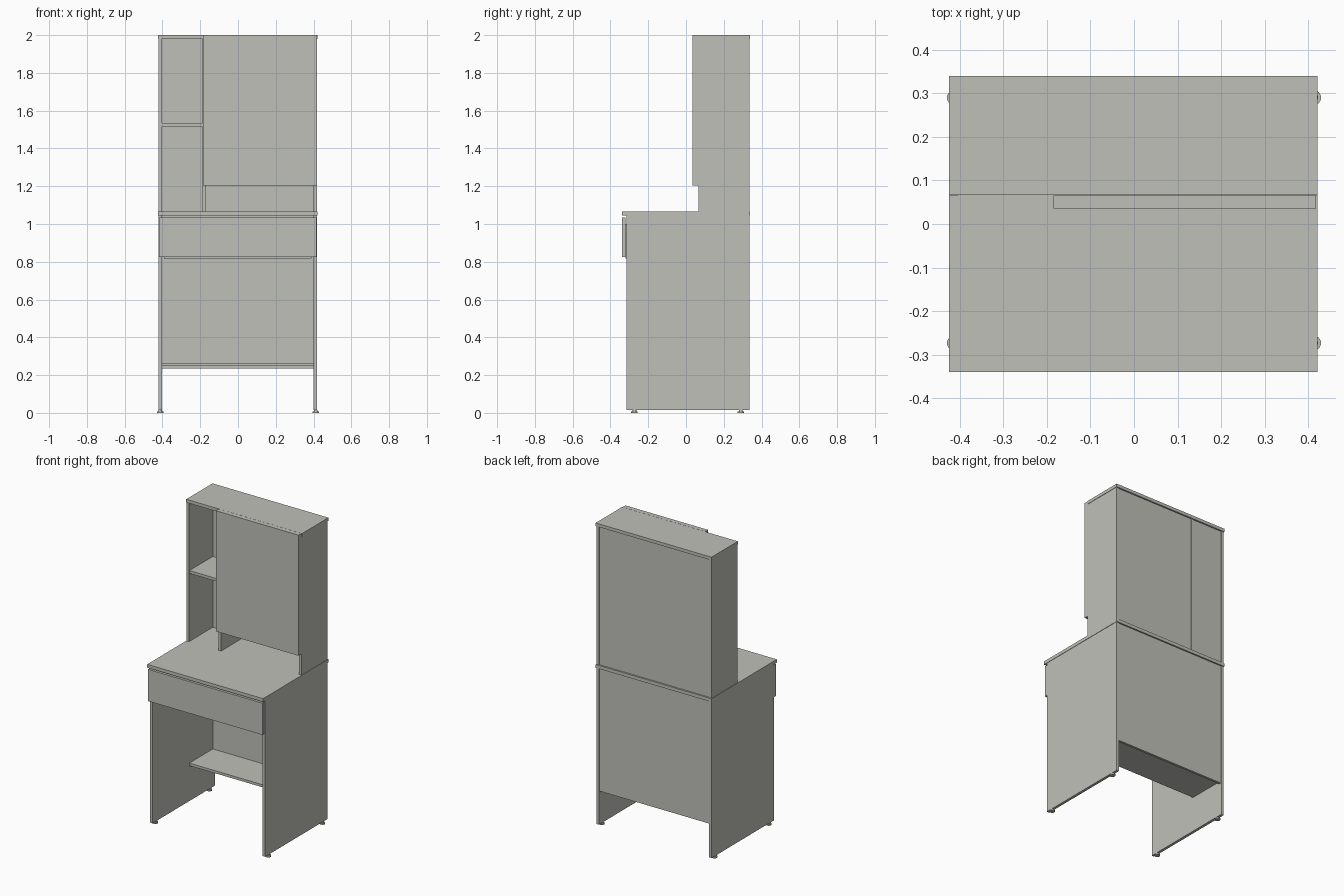
import bpy, bmesh
from mathutils import Matrix, Vector

if "Cube" in bpy.data.objects:
    bpy.data.objects.remove(bpy.data.objects["Cube"])

mat = bpy.data.materials.new("warm_grey_laminate")
mat.diffuse_color = (0.53, 0.53, 0.49, 1)
mat.use_nodes = True
mat.node_tree.nodes["Principled BSDF"].inputs["Base Color"].default_value = mat.diffuse_color
CX = -0.0015          # centre of the carcass


def finish(name, bm):
    mesh = bpy.data.meshes.new(name)
    bm.to_mesh(mesh)
    bm.free()
    mesh.materials.append(mat)
    ob = bpy.data.objects.new(name, mesh)
    bpy.context.collection.objects.link(ob)
    return ob


def panel(name, x, y, z):
    """Flat board spanning the given (min, max) ranges."""
    bm = bmesh.new()
    size = (x[1] - x[0], y[1] - y[0], z[1] - z[0])
    mid = Vector((sum(x), sum(y), sum(z))) / 2
    bmesh.ops.create_cube(bm, size=1, matrix=Matrix.Translation(mid) @ Matrix.Diagonal((*size, 1)))
    return finish(name, bm)


def foot(name, x, y):
    """Levelling foot: wide pad with a thin stem."""
    bm = bmesh.new()
    for r, z0, z1 in ((0.017, 0, 0.008), (0.010, 0.008, 0.016)):
        bmesh.ops.create_cone(bm, cap_ends=True, segments=24, radius1=r, radius2=r, depth=z1 - z0,
                              matrix=Matrix.Translation((x, y, (z0 + z1) / 2)))
    ob = finish(name, bm)
    bpy.context.view_layer.objects.active = ob
    ob.select_set(True)
    bpy.ops.object.shade_smooth_by_angle()
    ob.select_set(False)


# Side panels and feet, mirrored left and right
for side, s in (("left", -1), ("right", 1)):
    x = sorted((CX + s * 0.402, CX + s * 0.420))
    panel(side + "_desk_side", x, (-0.315, 0.335), (0.015, 1.045))
    panel(side + "_hutch_side", x, (0.065, 0.335), (1.067, 1.979))
    for end, y in (("front", -0.273), ("back", 0.29)):
        foot(f"{side}_{end}_foot", s * 0.412, y)

inner = (CX - 0.402, CX + 0.402)
wide = (CX - 0.4225, CX + 0.4225)

# Desk
panel("desk_top", wide, (-0.340, 0.340), (1.045, 1.067))
panel("desk_back", inner, (0.314, 0.330), (0.234, 1.045))
panel("foot_shelf", inner, (0.070, 0.314), (0.248, 0.265))

# Drawer: front, bottom, sides and back
panel("drawer_front", (CX - 0.418, CX + 0.416), (-0.339, -0.319), (0.826, 1.035))
panel("drawer_bottom", (CX - 0.39, CX + 0.39), (-0.319, 0.20), (0.818, 0.830))
for side, s in (("left", -1), ("right", 1)):
    panel(side + "_drawer_side", sorted((CX + s * 0.375, CX + s * 0.39)), (-0.319, 0.20), (0.830, 1.0))
panel("drawer_back", (CX - 0.375, CX + 0.375), (0.185, 0.20), (0.830, 1.0))

# Hutch: top, divider, backs and shelves
panel("hutch_top", wide, (0.066, 0.340), (1.979, 2.0))
panel("divider", (-0.188, -0.170), (0.067, 0.333), (1.067, 1.979))
panel("narrow_hutch_back", (inner[0], -0.188), (0.314, 0.330), (1.067, 1.979))
panel("wide_hutch_back", (-0.170, inner[1]), (0.314, 0.330), (1.067, 1.979))
panel("open_shelf", (inner[0], -0.188), (0.070, 0.314), (1.515, 1.534))
panel("cabinet_bottom", (-0.170, inner[1]), (0.070, 0.314), (1.208, 1.226))

# Cabinet door
panel("cabinet_door", (-0.185, 0.417), (0.035, 0.065), (1.205, 2.0))
